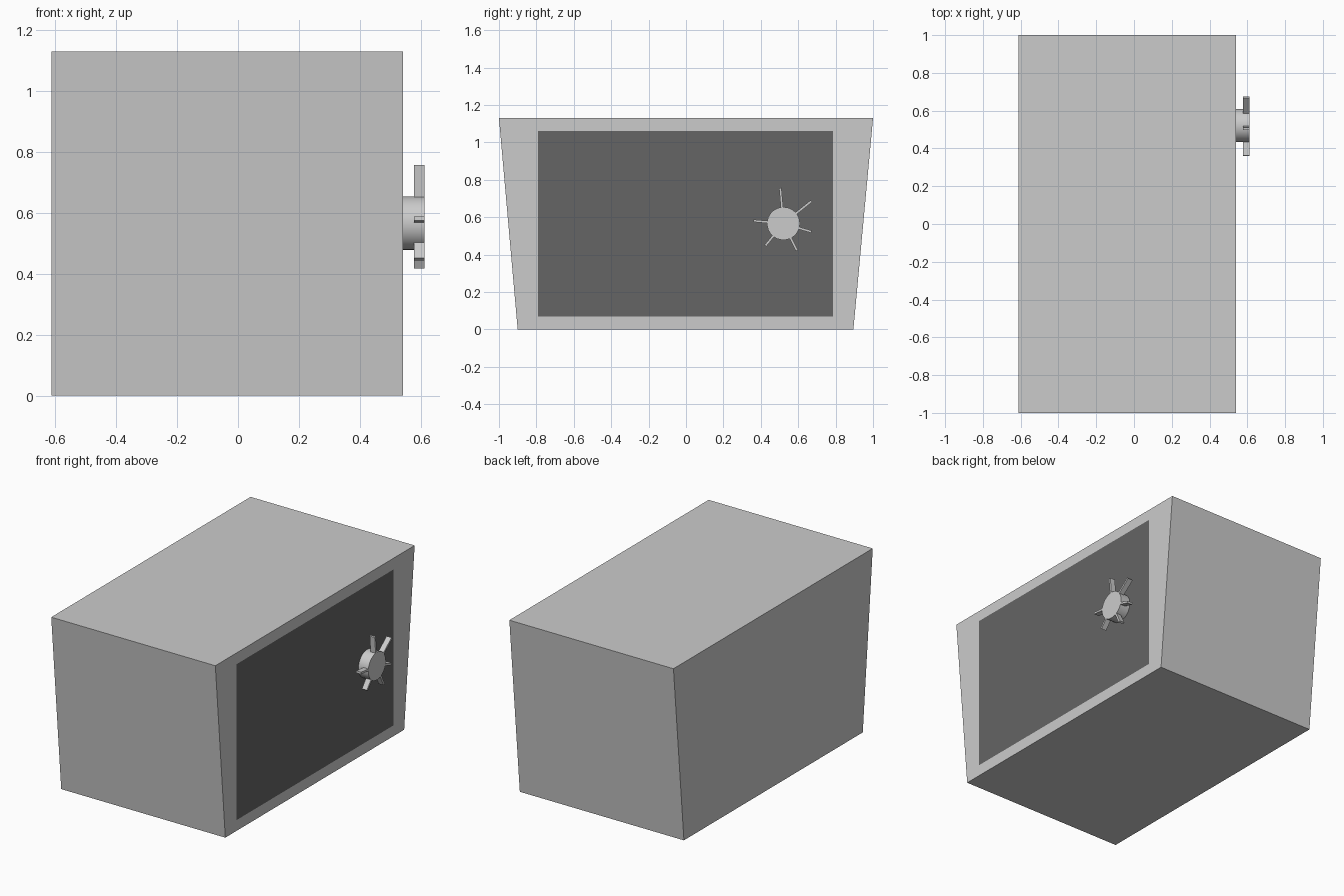
import bpy, bmesh, math
from mathutils import Matrix

if "Cube" in bpy.data.objects:
    bpy.data.objects.remove(bpy.data.objects["Cube"])

X_BACK, X_FRONT, X_KNOB = -0.612, 0.541, 0.612
HUB_Y, HUB_Z, HUB_R = 0.521, 0.566, 0.088


def make_object(name, bm):
    mesh = bpy.data.meshes.new(name)
    bmesh.ops.recalc_face_normals(bm, faces=bm.faces)
    bm.to_mesh(mesh)
    bm.free()
    obj = bpy.data.objects.new(name, mesh)
    bpy.context.collection.objects.link(obj)
    return obj


# Safe body: tapered side profile extruded along x
bm = bmesh.new()
profile = [(-0.9, 0), (0.895, 0), (1, 1.13), (-1, 1.13)]
face = bm.faces.new([bm.verts.new((X_BACK, y, z)) for y, z in profile])
ext = bmesh.ops.extrude_face_region(bm, geom=[face], use_keep_orig=True)
bmesh.ops.translate(bm, vec=(X_FRONT - X_BACK, 0, 0),
                    verts=[v for v in ext["geom"] if isinstance(v, bmesh.types.BMVert)])
make_object("safe_body", bm)

# Dark door panel, almost flush with the body
bm = bmesh.new()
panel = [(-0.79, 0.07), (0.785, 0.07), (0.785, 1.06), (-0.79, 1.06)]
face = bm.faces.new([bm.verts.new((X_FRONT + 0.002, y, z)) for y, z in panel])
door = make_object("door_panel", bm)
for p in door.data.polygons:
    if p.normal.x < 0:
        p.flip()
dark = bpy.data.materials.new("dark_grey")
dark.diffuse_color = (0.13, 0.13, 0.13, 1)
dark.use_nodes = True
dark.node_tree.nodes["Principled BSDF"].inputs["Base Color"].default_value = dark.diffuse_color
door.data.materials.append(dark)

# Round hub of the handle
bpy.ops.mesh.primitive_cylinder_add(
    vertices=32, radius=HUB_R, depth=X_KNOB - X_FRONT,
    location=((X_KNOB + X_FRONT) / 2, HUB_Y, HUB_Z), rotation=(0, math.pi / 2, 0))
hub = bpy.context.object
hub.name = "handle_hub"
bpy.ops.object.shade_smooth_by_angle()

# Six spokes at uneven angles, each a thin bar ending at (y, z)
tips = [(0.504, 0.757), (0.671, 0.686), (0.671, 0.522),
        (0.593, 0.421), (0.424, 0.447), (0.361, 0.581)]
x0 = 0.577
for i, (ty, tz) in enumerate(tips):
    dy, dz = ty - HUB_Y, tz - HUB_Z
    length, inner = math.hypot(dy, dz), HUB_R - 0.01
    bm = bmesh.new()
    bmesh.ops.create_cube(bm, size=1)
    bmesh.ops.scale(bm, verts=bm.verts, vec=(X_KNOB - x0, length - inner, 0.013))
    bmesh.ops.translate(bm, verts=bm.verts, vec=(0, (length + inner) / 2, 0))
    bm.transform(Matrix.Translation(((X_KNOB + x0) / 2, HUB_Y, HUB_Z))
                 @ Matrix.Rotation(math.atan2(dz, dy), 4, 'X'))
    make_object(f"handle_spoke_{i + 1}", bm)
